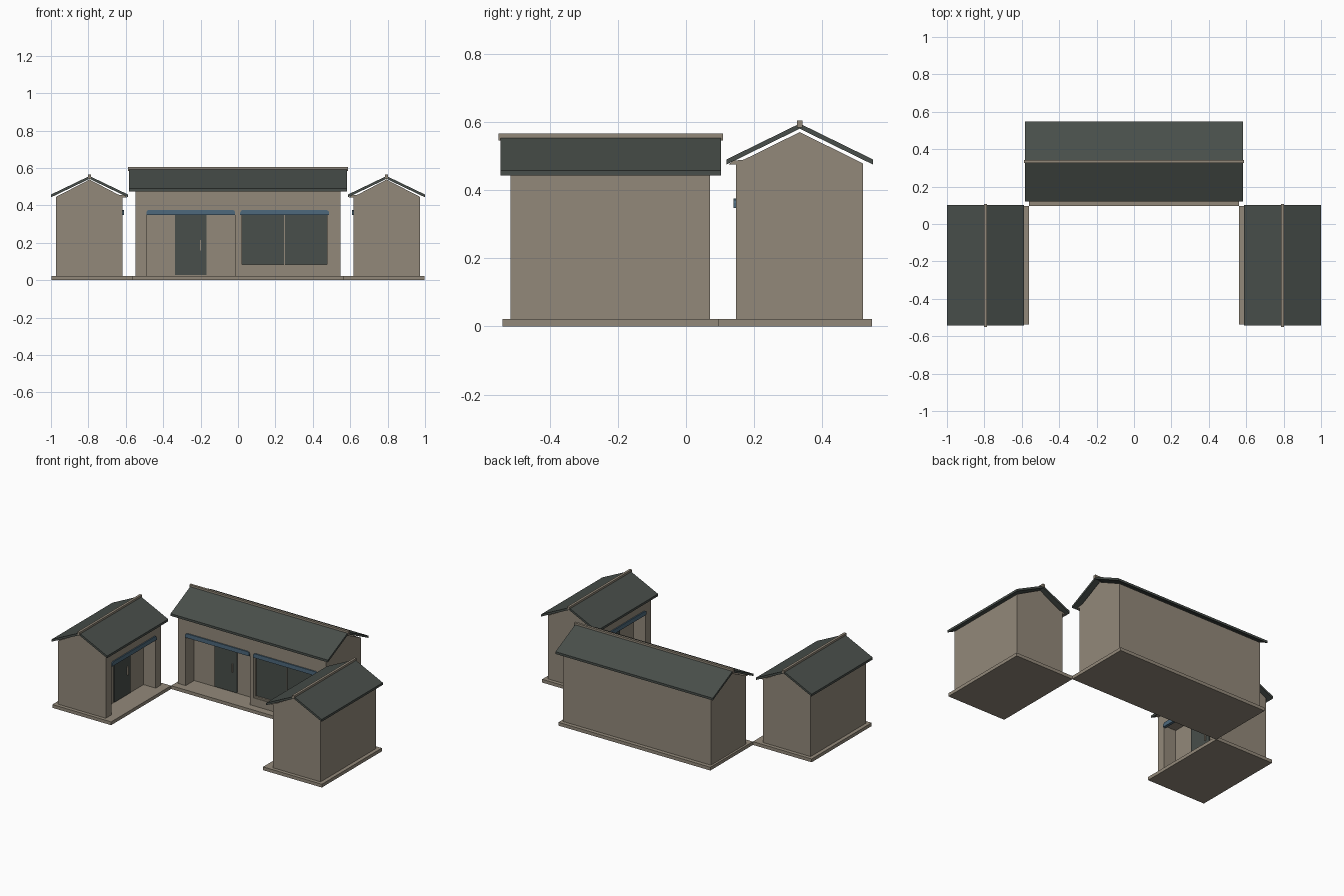
import bpy, bmesh

if "Cube" in bpy.data.objects:
    bpy.data.objects.remove(bpy.data.objects["Cube"])

def material(name, rgb):
    m = bpy.data.materials.new(name)
    m.diffuse_color = (*rgb, 1)
    m.use_nodes = True
    m.node_tree.nodes["Principled BSDF"].inputs["Base Color"].default_value = m.diffuse_color
    return m

STONE = material("warm_stone", (0.29, 0.25, 0.195))
TILE = material("dark_tile", (0.065, 0.077, 0.069))
GLASS = material("dark_glass", (0.065, 0.077, 0.069))
BLUE = material("slate_blue", (0.075, 0.14, 0.20))

# Local axes: u runs along the ridge, v goes from facade to back, z is up
TURN = {
    "hall": lambda u, v, z: (u, v, z),
    "left_wing": lambda u, v, z: (-v, u, z),
    "right_wing": lambda u, v, z: (v, u, z),
}

def solid(name, start, end, mat):
    """Closed prism between two matching outlines."""
    bm = bmesh.new()
    a = [bm.verts.new(p) for p in start]
    b = [bm.verts.new(p) for p in end]
    bm.faces.new(a)
    bm.faces.new(b)
    n = len(a)
    for i in range(n):
        j = (i + 1) % n
        bm.faces.new((a[i], a[j], b[j], b[i]))
    bmesh.ops.recalc_face_normals(bm, faces=bm.faces)
    me = bpy.data.meshes.new(name)
    bm.to_mesh(me)
    bm.free()
    me.materials.append(mat)
    ob = bpy.data.objects.new(name, me)
    bpy.context.collection.objects.link(ob)

def build(house, base, wall, eave_z, gable_z, roof, ridge_z, bays):
    T = TURN[house]

    def along(part, u0, u1, prof, mat):       # profile in (v, z)
        solid(f"{house}_{part}", [T(u0, v, z) for v, z in prof],
              [T(u1, v, z) for v, z in prof], mat)

    def across(part, v0, v1, prof, mat):      # profile in (u, z)
        solid(f"{house}_{part}", [T(u, v0, z) for u, z in prof],
              [T(u, v1, z) for u, z in prof], mat)

    def box(part, u0, u1, v0, v1, z0, z1, mat):
        along(part, u0, u1, [(v0, z0), (v1, z0), (v1, z1), (v0, z1)], mat)

    u0, u1, v0, v1 = wall
    r0, r1, e0, e1 = roof
    mid = (e0 + e1) / 2
    vb = v0 + 0.09                             # back of the porch recess
    floor, head = 0.022, 0.36

    # Plinth, body behind the porch, wall above the openings
    box("plinth", *base, 0, floor, STONE)
    box("body", u0, u1, vb, v1, floor, eave_z, STONE)
    box("upper_wall", u0, u1, v0, vb, head, eave_z, STONE)

    # Piers beside and between the bays
    edges = [u0] + [e for b in bays for e in b[:2]] + [u1]
    for i in range(0, len(edges), 2):
        box(f"pier_{i // 2}", edges[i], edges[i + 1], v0, vb, floor, head, STONE)

    for a, b, kind in bays:
        c = (a + b) / 2
        if kind == "door":
            # Door leaf on the recessed wall with a handle
            c = c + 0.0
            box("door", c - 0.083, c + 0.083, vb - 0.008, vb, floor + 0.005, 0.352, GLASS)
            box("door_handle", c + 0.05, c + 0.056, vb - 0.016, vb - 0.008, 0.16, 0.215, STONE)
        else:
            # Framed window filling the bay
            box("window_parapet", a, b, v0, vb, floor, 0.075, STONE)
            fv = v0 + 0.005
            box("window_sill", a, b, fv, vb, 0.075, 0.085, STONE)
            box("window_jamb_a", a, a + 0.01, fv, vb, 0.085, head, STONE)
            box("window_jamb_b", b - 0.01, b, fv, vb, 0.085, head, STONE)
            box("window_pane", a + 0.01, b - 0.01, fv + 0.012, vb, 0.085, head, GLASS)
            box("window_mullion", c - 0.003, c + 0.003, fv + 0.006, fv + 0.012, 0.085, head, STONE)
        # Blue lintel with clipped upper corners
        across(f"{kind}_lintel", v0 - 0.008, v0 + 0.01,
               [(a, 0.348), (b, 0.348), (b, 0.362), (b - 0.004, 0.371), (b - 0.014, 0.376),
                (a + 0.014, 0.376), (a + 0.004, 0.371), (a, 0.362)], BLUE)

    # Low gable under the roof and board beneath the front eave
    along("gable", u0, u1, [(v0, eave_z), (v1, eave_z), (mid, gable_z)], STONE)
    along("eave_board", u0, u1, [(e0 + 0.006, eave_z - 0.003), (v0 + 0.03, eave_z - 0.003),
                                 (v0 + 0.03, eave_z + 0.012), (e0 + 0.02, eave_z + 0.008)], STONE)

    # Roof: folded slab of even thickness, then ridge beam
    lo, t = eave_z - 0.003, 0.015
    along("roof", r0, r1, [(e0, lo), (mid, ridge_z - t), (e1, lo),
                           (e1, lo + t), (mid, ridge_z), (e0, lo + t)], TILE)
    box("ridge", r0 - 0.006, r1 + 0.006, mid - 0.008, mid + 0.008,
        ridge_z - 0.012, ridge_z + 0.009, STONE)

# Main hall across the back
build("hall", (-0.562, 0.562, 0.096, 0.545), (-0.548, 0.548, 0.147, 0.519), 0.478, 0.57,
      (-0.582, 0.582, 0.119, 0.548), 0.595,
      [(-0.49, -0.015, "door"), (0.012, 0.487, "window")])

# Two matching wings facing the courtyard
for wing in ("left_wing", "right_wing"):
    build(wing, (-0.538, 0.096, 0.562, 0.997), (-0.514, 0.071, 0.618, 0.972), 0.446, 0.538,
          (-0.544, 0.102, 0.588, 1.0), 0.557, [(-0.456, 0.013, "door")])
